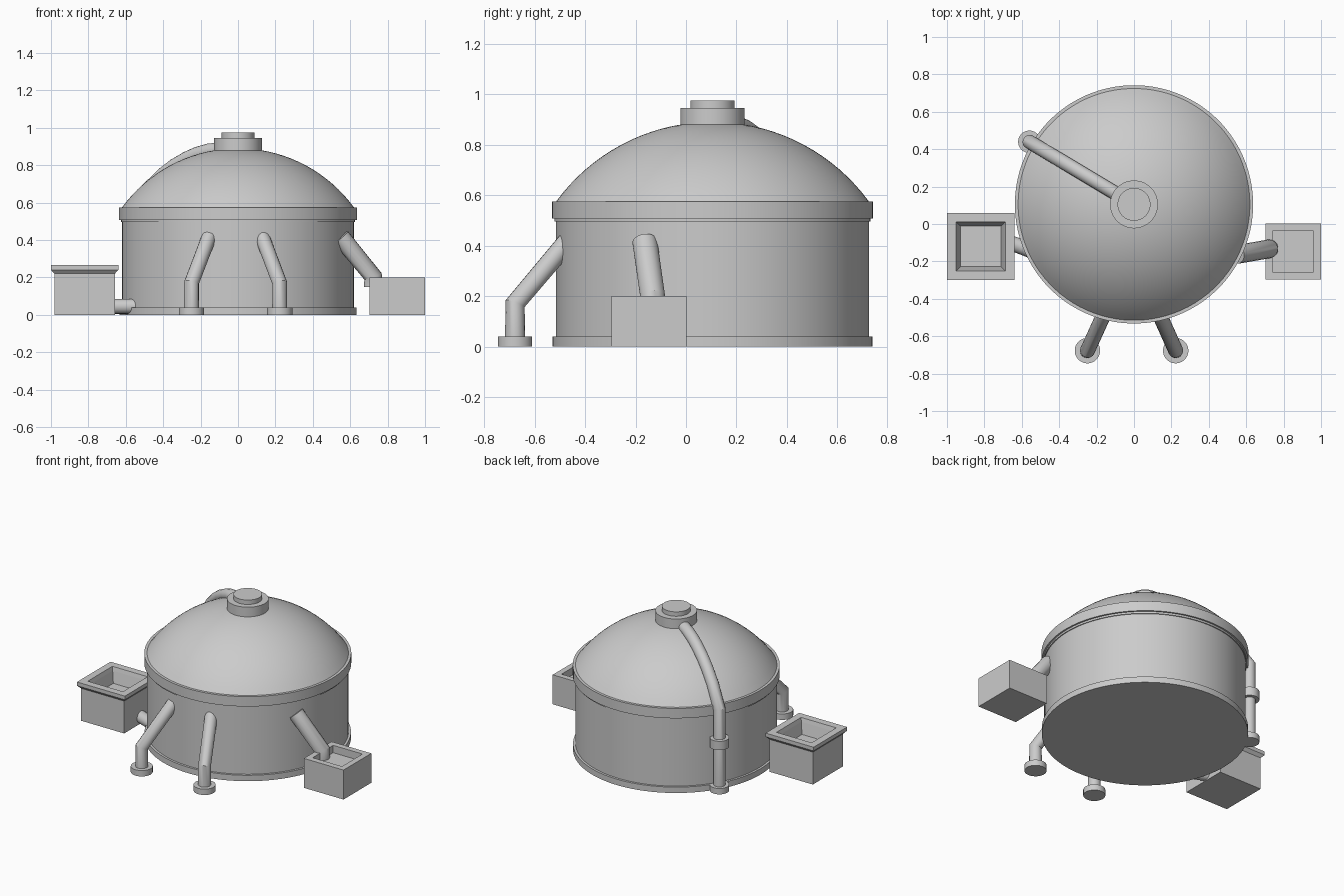
import bpy
import bmesh
from math import sin, cos, pi, sqrt, radians
from mathutils import Vector

cube = bpy.data.objects.get("Cube")
if cube:
    bpy.data.objects.remove(cube, do_unlink=True)

# One plain grey for the whole plant
GREY = (0.6, 0.6, 0.6, 1)
grey = bpy.data.materials.new("plain grey")
grey.use_nodes = True
grey.diffuse_color = GREY
grey.node_tree.nodes["Principled BSDF"].inputs["Base Color"].default_value = GREY


def finish(obj, smooth):
    """Set the material and shading."""
    obj.data.materials.clear()
    obj.data.materials.append(grey)
    bpy.ops.object.select_all(action='DESELECT')
    obj.select_set(True)
    bpy.context.view_layer.objects.active = obj
    if smooth:
        bpy.ops.object.shade_smooth_by_angle(angle=radians(35))
    return obj


def turned(name, centre, profile, sides=32):
    """Sweep (radius, height) pairs about a vertical axis and cap both ends."""
    bm = bmesh.new()
    rings = []
    for r, z in profile:
        angles = [2 * pi * (i + 0.5) / sides for i in range(sides)]
        rings.append([bm.verts.new((r * cos(a), r * sin(a), z)) for a in angles])
    for low, high in zip(rings, rings[1:]):
        for i in range(sides):
            j = (i + 1) % sides
            bm.faces.new((low[i], low[j], high[j], high[i]))
    bm.faces.new(rings[0][::-1])
    bm.faces.new(rings[-1])
    mesh = bpy.data.meshes.new(name)
    bm.to_mesh(mesh)
    bm.free()
    obj = bpy.data.objects.new(name, mesh)
    obj.location = (*centre, 0)
    bpy.context.collection.objects.link(obj)
    return finish(obj, sides > 4)


def square(name, centre, profile):
    """Stack square sections given as (half width, height)."""
    return turned(name, centre, [(h * sqrt(2), z) for h, z in profile], 4)


def pipe(name, points, radius):
    """Round pipe along straight runs."""
    curve = bpy.data.curves.new(name, 'CURVE')
    curve.dimensions = '3D'
    curve.bevel_depth = radius
    curve.bevel_resolution = 6
    curve.use_fill_caps = True
    spline = curve.splines.new('POLY')
    spline.points.add(len(points) - 1)
    for p, co in zip(spline.points, points):
        p.co = (*co, 1)
    obj = bpy.data.objects.new(name, curve)
    bpy.context.collection.objects.link(obj)
    bpy.ops.object.select_all(action='DESELECT')
    obj.select_set(True)
    bpy.context.view_layer.objects.active = obj
    bpy.ops.object.convert(target='MESH')
    return finish(bpy.context.object, True)


# Tank: wall with base ring and top flange, domed roof, stepped cap
TANK = (0, 0.105)
turned("tank_wall", TANK, [(0.635, 0), (0.635, 0.04), (0.62, 0.04), (0.62, 0.495),
                           (0.626, 0.495), (0.626, 0.508), (0.637, 0.508),
                           (0.637, 0.575), (0.6, 0.575)], 96)
DOME_R, DOME_Z = 0.767, 0.123
dome = []
for i in range(17):
    a = 0.941 - 0.9 * i / 16
    dome.append((DOME_R * sin(a), DOME_Z + DOME_R * cos(a)))
turned("dome_roof", TANK, dome, 96)
turned("roof_cap", TANK, [(0.128, 0.85), (0.128, 0.945), (0.088, 0.945), (0.088, 0.975)], 48)

# Two bent pipes standing in front of the tank
for side, foot_x, wall_x in (("right", -0.249, -0.155), ("left", 0.223, 0.13)):
    turned(f"front_foot_{side}", (foot_x, -0.677), [(0.068, 0), (0.068, 0.04)])
    pipe(f"front_pipe_{side}", [(foot_x, -0.677, 0.02), (foot_x, -0.677, 0.17),
                                (wall_x, -0.47, 0.415)], 0.04)

# Overflow pipe running up the back and over the dome to the cap
out = Vector((-0.56, 0.335, 0)).normalized()
base = Vector((*TANK, 0))
run = [(0.652, 0.02), (0.652, 0.55), (0.55, 0.68), (0.47, 0.748), (0.4, 0.795),
       (0.32, 0.835), (0.256, 0.86), (0.18, 0.878), (0.1, 0.885)]
pipe("overflow_pipe", [base + out * r + Vector((0, 0, z)) for r, z in run], 0.038)
foot = (base + out * 0.652).xy
turned("overflow_foot", foot, [(0.06, 0), (0.06, 0.04)])
turned("overflow_collar", foot, [(0.06, 0.3), (0.06, 0.36)])

# Open hopper with a flared rim, and its low feed pipe
square("inlet_hopper", (-0.82, -0.12), [(0.162, 0), (0.162, 0.22), (0.18, 0.24), (0.18, 0.265),
                                        (0.132, 0.265), (0.125, 0.24), (0.108, 0.165)])
pipe("feed_pipe", [(-0.7, -0.085, 0.045), (-0.48, -0.17, 0.045)], 0.04)

# Shallow outlet box and its sloping pipe
square("outlet_box", (0.851, -0.147), [(0.149, 0), (0.149, 0.2), (0.11, 0.2), (0.11, 0.15)])
pipe("outlet_pipe", [(0.55, -0.163, 0.415), (0.722, -0.133, 0.205),
                     (0.722, -0.133, 0.15)], 0.05)
